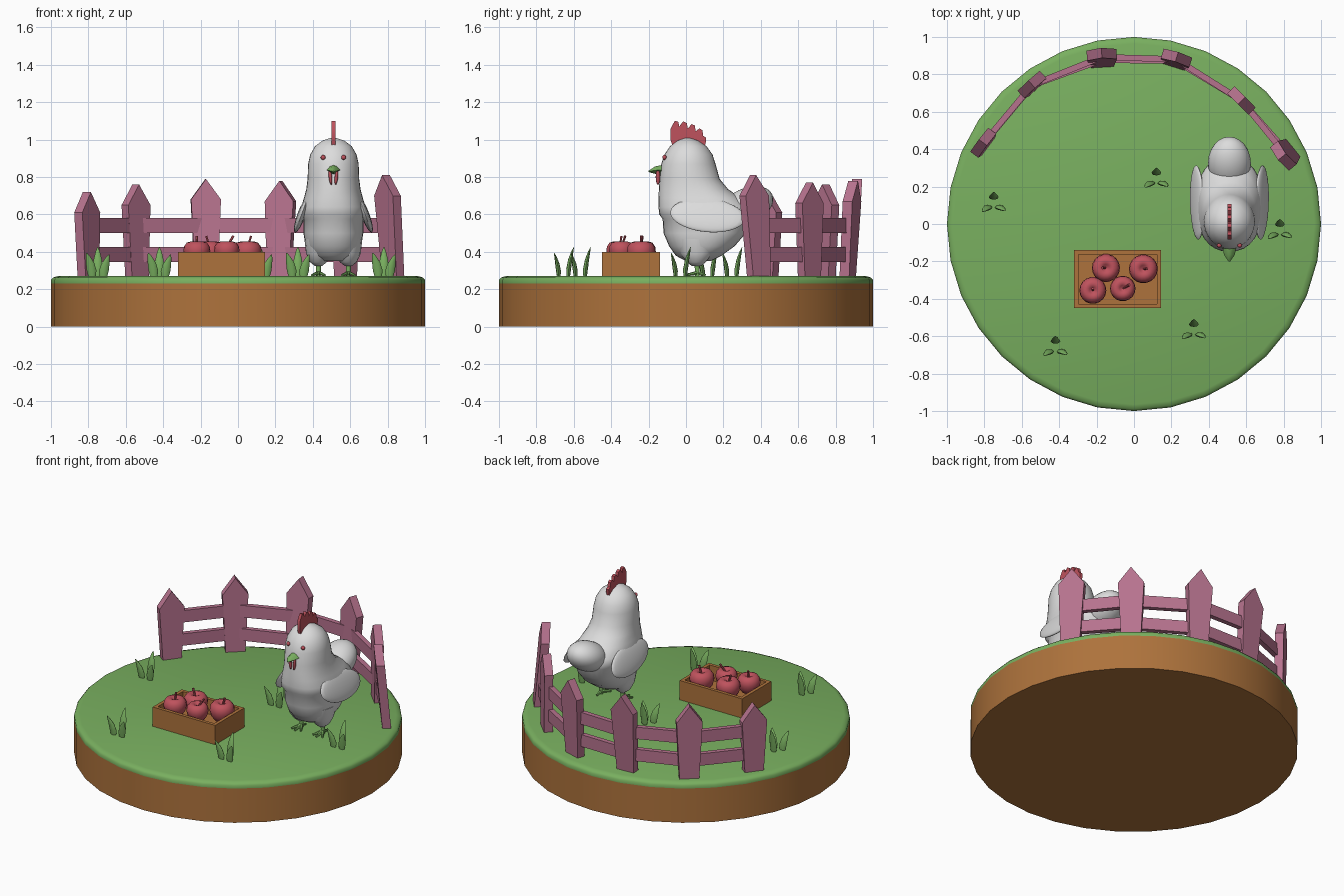
import bpy, bmesh, math
from mathutils import Vector, Matrix

if "Cube" in bpy.data.objects:
    bpy.data.objects.remove(bpy.data.objects["Cube"])

def mat(name, r, g, b):
    m = bpy.data.materials.new(name)
    m.diffuse_color = (r, g, b, 1)
    m.use_nodes = True
    m.node_tree.nodes["Principled BSDF"].inputs["Base Color"].default_value = m.diffuse_color
    return m

GREEN = mat("grass green", 0.19, 0.43, 0.115)
BROWN = mat("earth brown", 0.42, 0.17, 0.045)
MAUVE = mat("fence mauve", 0.47, 0.17, 0.27)
RED = mat("apple red", 0.52, 0.085, 0.11)
WHITE = mat("feather white", 0.72, 0.72, 0.72)
G = 0.27                      # ground height
CX = 0.51                     # hen centre line

def add(name, bm, m, angle=None):
    """Turn a bmesh into an object; angle = smoothing limit in degrees."""
    bmesh.ops.recalc_face_normals(bm, faces=bm.faces)
    me = bpy.data.meshes.new(name)
    bm.to_mesh(me)
    bm.free()
    me.materials.append(m)
    ob = bpy.data.objects.new(name, me)
    bpy.context.collection.objects.link(ob)
    if angle:
        bpy.ops.object.select_all(action='DESELECT')
        ob.select_set(True)
        bpy.context.view_layer.objects.active = ob
        bpy.ops.object.shade_smooth_by_angle(angle=math.radians(angle))
    return ob

def loft(bm, rings):
    """Skin a list of equal-length point rings and cap both ends."""
    vs = [[bm.verts.new(p) for p in r] for r in rings]
    n = len(vs[0])
    for a, b in zip(vs, vs[1:]):
        for i in range(n):
            j = (i + 1) % n
            bm.faces.new((a[i], a[j], b[j], b[i]))
    bm.faces.new(vs[0])
    bm.faces.new(vs[-1])

def oval(cx, cy, z, rx, ry, n=24, power=2.0):
    pts = []
    for i in range(n):
        a = 2 * math.pi * i / n
        c, s = math.cos(a), math.sin(a)
        k = 2 / power
        pts.append((cx + rx * math.copysign(abs(c) ** k, c),
                    cy + ry * math.copysign(abs(s) ** k, s), z))
    return pts

def box(bm, x0, x1, y0, y1, z0, z1):
    loft(bm, [[(x0, y0, z), (x1, y0, z), (x1, y1, z), (x0, y1, z)] for z in (z0, z1)])

def ellipsoid(bm, loc, size, rot=None, seg=24, ring=14):
    M = Matrix.Translation(loc) @ (rot or Matrix()) @ Matrix.Diagonal((*size, 1))
    bmesh.ops.create_uvsphere(bm, u_segments=seg, v_segments=ring, radius=1, matrix=M)

def rod(bm, p, q, r0, r1, n=8):
    p, q = Vector(p), Vector(q)
    rot = (q - p).to_track_quat('Z', 'Y')
    loft(bm, [[c + rot @ Vector(v) for v in oval(0, 0, 0, r, r, n)] for c, r in ((p, r0), (q, r1))])

# Round island
bm = bmesh.new()
loft(bm, [oval(0, 0, z, 1, 1, 32) for z in (0, 0.23)])
add("earth_base", bm, BROWN, 30)
bm = bmesh.new()
loft(bm, [oval(0, 0, z, r, r, 32) for r, z in ((1, 0.23), (1, 0.25), (0.99, 0.262), (0.965, G))])
add("grass_top", bm, GREEN, 40)

# Fence pickets: base x, base y, tangent x, tangent y, peak height, outward lean
posts = [(-0.80, 0.43, 0.60, 0.80, 0.72, 0.01), (-0.54, 0.74, 0.74, 0.67, 0.76, 0.01),
         (-0.17, 0.865, 1.0, 0.06, 0.79, 0.05), (0.22, 0.865, 0.95, -0.30, 0.78, 0.03),
         (0.575, 0.66, 0.70, -0.71, 0.77, 0.0), (0.83, 0.39, 0.63, -0.78, 0.81, -0.05)]
mids = []
for x, y, tx, ty, top, lean in posts:
    t = Vector((tx, ty, 0)).normalized()
    n = Vector((-t.y, t.x, 0))
    h = top - G
    outline = [(-0.06, -0.01), (0.06, -0.01), (0.08, h - 0.11), (0, h), (-0.08, h - 0.11)]
    bm = bmesh.new()
    loft(bm, [[Vector((x, y, G + v)) + t * u + n * (d + lean * v / h) for u, v in outline]
              for d in (-0.027, 0.027)])
    add("fence_picket", bm, MAUVE)
    mids.append((Vector((x, y, 0)), n * lean))
# Two rails between neighbouring pickets
for (a, la), (b, lb) in zip(mids, mids[1:]):
    side = Vector((a.y - b.y, b.x - a.x, 0)).normalized() * 0.016
    for z, f in ((0.385, 0.25), (0.54, 0.55)):
        bm = bmesh.new()
        loft(bm, [[c + l * f + side * s + Vector((0, 0, z + dz)) for s, dz in
                   ((-1, -0.04), (1, -0.04), (1, 0.04), (-1, 0.04))] for c, l in ((a, la), (b, lb))])
        add("fence_rail", bm, MAUVE)

# Open crate
bm = bmesh.new()
x0, x1, y0, y1, w, top = -0.32, 0.145, -0.45, -0.14, 0.022, 0.40
box(bm, x0, x1, y0, y0 + w, G, top)
box(bm, x0, x1, y1 - w, y1, G, top)
box(bm, x0, x0 + w, y0 + w, y1 - w, G, top)
box(bm, x1 - w, x1, y0 + w, y1 - w, G, top)
box(bm, x0 + w, x1 - w, y0 + w, y1 - w, G, 0.30)
add("crate", bm, BROWN)

# Apples with dimple and stem
profile = [(0.3, -0.82), (0.62, -0.68), (0.88, -0.3), (1, 0.15), (0.95, 0.5), (0.75, 0.78),
           (0.48, 0.86), (0.25, 0.76), (0.06, 0.55)]
for x, y, r, sx, sy in ((-0.15, -0.235, 0.075, -0.02, 0), (0.05, -0.24, 0.077, 0.02, 0),
                        (-0.22, -0.355, 0.072, 0.0, 0.01), (-0.06, -0.345, 0.068, 0.035, 0.02)):
    bm = bmesh.new()
    z = 0.455 - 0.86 * r
    loft(bm, [oval(x, y, z + v * r, u * r, u * r, 18) for u, v in profile])
    add("apple", bm, RED, 60)
    bm = bmesh.new()
    rod(bm, (x, y, z + 0.03), (x + sx, y + sy, 0.485), 0.005, 0.007, 6)
    add("apple_stem", bm, RED, 40)

# Grass tufts: three curved tapering blades each
for x, y in ((0.12, 0.24), (-0.75, 0.11), (0.78, -0.035), (-0.42, -0.66), (0.32, -0.57)):
    bm = bmesh.new()
    for dx, dy, h, ox, oy in ((0, 0.03, 0.155, 0.0, 0.03), (-0.03, -0.02, 0.125, -0.03, -0.025),
                              (0.03, -0.02, 0.115, 0.03, -0.02)):
        loft(bm, [oval(x + dx + ox * f * f, y + dy + oy * f * f, G - 0.01 + (h + 0.01) * f,
                       w, w * 0.5, 8) for f, w in ((0, 0.018), (0.3, 0.026), (0.6, 0.022),
                                                   (0.85, 0.012), (1, 0.002))])
    add("grass_tuft", bm, GREEN, 50)

# Hen body: z, front y, back y, half width, squareness
rings = [(0.35, 0.0, 0.13, 0.07, 2), (0.38, -0.055, 0.19, 0.12, 2), (0.43, -0.09, 0.26, 0.148, 2.2),
         (0.50, -0.12, 0.32, 0.16, 2.3), (0.575, -0.125, 0.35, 0.16, 2.4), (0.60, -0.143, 0.355, 0.178, 2.4),
         (0.64, -0.147, 0.345, 0.172, 2.4), (0.69, -0.147, 0.29, 0.157, 2.3), (0.735, -0.145, 0.225, 0.145, 2.1),
         (0.79, -0.141, 0.18, 0.138, 2), (0.87, -0.132, 0.158, 0.135, 2), (0.92, -0.115, 0.142, 0.124, 2),
         (0.965, -0.085, 0.11, 0.098, 2), (0.995, -0.045, 0.065, 0.058, 2), (1.01, -0.005, 0.02, 0.012, 2)]
bm = bmesh.new()
loft(bm, [oval(CX, (f + b) / 2, z, w, (b - f) / 2, 32, p) for z, f, b, w, p in rings])
add("hen_body", bm, WHITE, 50)
bm = bmesh.new()
ellipsoid(bm, (CX, 0.325, 0.645), (0.115, 0.15, 0.095), Matrix.Rotation(math.radians(25), 4, 'X'))
add("hen_tail", bm, WHITE, 60)

# Paired hen parts
for s, side in ((-1, "left"), (1, "right")):
    bm = bmesh.new()
    ellipsoid(bm, (CX + s * 0.172, 0.115, 0.595), (0.022, 0.20, 0.095),
              Matrix.Rotation(math.radians(-20 * s), 4, 'Y') @ Matrix.Rotation(math.radians(-6), 4, 'X'))
    add("hen_wing_" + side, bm, WHITE, 60)
    lx = CX + s * 0.08
    bm = bmesh.new()
    loft(bm, [oval(lx, 0.055, z, rx, ry, 16) for z, rx, ry in
              ((0.325, 0.02, 0.025), (0.345, 0.045, 0.05), (0.39, 0.066, 0.085), (0.47, 0.075, 0.11))])
    add("hen_thigh_" + side, bm, WHITE, 60)
    # leg and toes
    bm = bmesh.new()
    rod(bm, (lx, 0.06, G), (lx, 0.06, 0.34), 0.012, 0.014)
    for dx, dy in ((-0.035, -0.055), (0, -0.07), (0.035, -0.055), (0, 0.045)):
        rod(bm, (lx, 0.06, G + 0.018), (lx + dx, 0.06 + dy, G + 0.005), 0.012, 0.006, 6)
    add("hen_foot_" + side, bm, GREEN, 50)
    bm = bmesh.new()
    ellipsoid(bm, (CX + s * 0.055, -0.115, 0.905), (0.013, 0.011, 0.013), None, 12, 8)
    add("hen_eye_" + side, bm, RED, 60)
    bm = bmesh.new()
    ellipsoid(bm, (CX + s * 0.016, -0.15, 0.80), (0.009, 0.012, 0.042),
              Matrix.Rotation(math.radians(6 * s), 4, 'Y'), 12, 8)
    add("hen_wattle_" + side, bm, RED, 60)

# Beak: tapering diamond section
bm = bmesh.new()
loft(bm, [[(CX + 0.038 * k * u, y, 0.838 + 0.028 * k * v - d) for u, v in
           ((-1, 0), (-0.5, 0.75), (0, 1), (0.5, 0.75), (1, 0), (0, -0.9))]
          for y, k, d in ((-0.12, 1, 0), (-0.165, 0.75, 0.002), (-0.2, 0.12, 0.008))])
add("hen_beak", bm, GREEN, 40)

# Comb: scalloped plate
outline = [(-0.07, 0.96), (-0.083, 1.0), (-0.082, 1.06), (-0.06, 1.10), (-0.042, 1.097), (-0.036, 1.07),
           (-0.015, 1.098), (0.004, 1.088), (0.01, 1.06), (0.03, 1.083), (0.047, 1.076), (0.052, 1.045),
           (0.072, 1.06), (0.088, 1.05), (0.092, 1.02), (0.108, 1.01), (0.105, 0.98), (0.09, 0.93)]
bm = bmesh.new()
loft(bm, [[(CX + d, y, z) for y, z in outline] for d in (-0.01, 0.01)])
add("hen_comb", bm, RED, 40)
